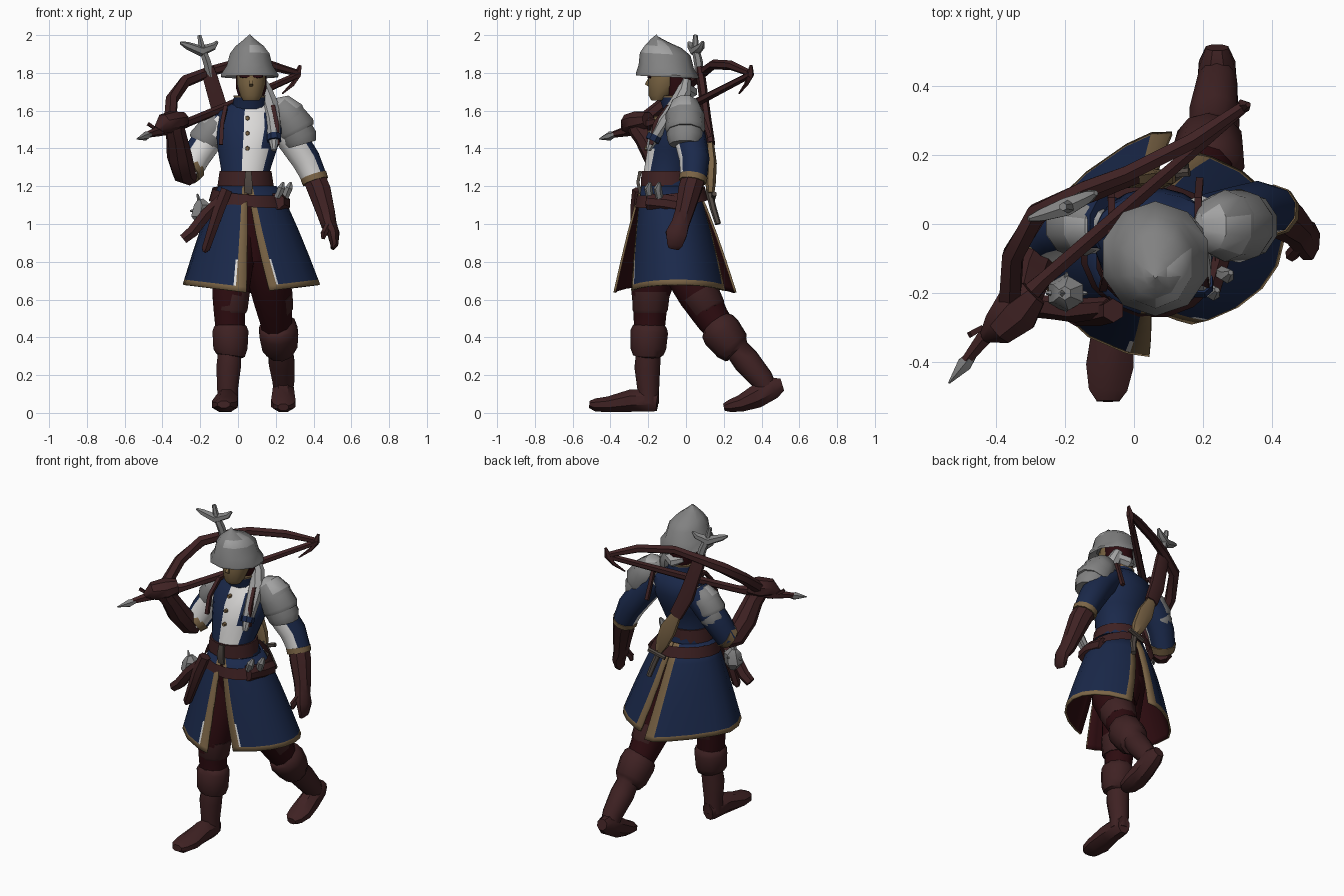
import bpy, bmesh, math
from mathutils import Vector as V

def material(name, r, g, b):
    m = bpy.data.materials.new(name)
    m.diffuse_color = (r, g, b, 1)
    return m

LEATHER = material("leather", .049, .0155, .0165)
DARK = material("dark cloth", .026, .0035, .005)
BLUE = material("blue cloth", .0105, .022, .07)
TAN = material("tan trim", .20, .13, .062)
WHITE = material("white cloth", .72, .71, .70)
STEEL = material("steel", .22, .22, .22)
HAIR = material("silver hair", .36, .36, .36)
SKIN = material("skin", .19, .125, .055)
IRON = material("dark iron", .08, .065, .055)

def build(name, verts, faces, mats, rule=None):
    """Mesh object; rule(centre, normal) picks the material index of a face."""
    bm = bmesh.new()
    vs = [bm.verts.new(v) for v in verts]
    for f in faces:
        bm.faces.new([vs[i] for i in f])
    bmesh.ops.recalc_face_normals(bm, faces=bm.faces)
    bm.normal_update()
    if rule:
        for f in bm.faces:
            f.material_index = rule(f.calc_center_median(), f.normal)
    me = bpy.data.meshes.new(name)
    bm.to_mesh(me)
    bm.free()
    ob = bpy.data.objects.new(name, me)
    bpy.context.collection.objects.link(ob)
    for m in mats:
        me.materials.append(m)
    return ob

def skin_rings(name, rings, mats, rule=None, caps=True):
    n = len(rings[0])
    verts = [v for r in rings for v in r]
    faces = [(k*n+i, k*n+(i+1) % n, (k+1)*n+(i+1) % n, (k+1)*n+i)
             for k in range(len(rings)-1) for i in range(n)]
    if caps:
        faces += [tuple(range(n)), tuple(range(len(verts)-n, len(verts)))]
    return build(name, verts, faces, mats, rule)

def loft(name, rows, mats, sides=12, rule=None, tilt=None, caps=True):
    """Horizontal ellipses: rows of (cx, cy, z, rx, ry)."""
    A = [2*math.pi*(i+.5)/sides for i in range(sides)]
    rings = [[V((cx+rx*math.cos(a), cy+ry*math.sin(a), z+(tilt(a) if tilt else 0))) for a in A]
             for cx, cy, z, rx, ry in rows]
    return skin_rings(name, rings, mats, rule, caps)

def tube(name, pts, mats, sides=8, ref=(0, 1, 0), rule=None):
    """Swept ellipse: pts of (x, y, z, ru[, rv]); rv points along ref."""
    P = [V(p[:3]) for p in pts]
    rings = []
    for k, p in enumerate(pts):
        t = (P[min(k+1, len(P)-1)] - P[max(k-1, 0)]).normalized()
        u = t.cross(V(ref)).normalized()
        w = u.cross(t)
        ru, rv = p[3], p[-1]
        rings.append([P[k] + u*ru*math.cos(a) + w*rv*math.sin(a)
                      for a in (2*math.pi*(i+.5)/sides for i in range(sides))])
    return skin_rings(name, rings, mats, rule)

UP = (0, 0, 1)

# --- torso with white front panel, collar, buttons
loft("tunic_body", [(.045, -.09, 1.17, .155, .145), (.04, -.10, 1.28, .13, .125), (.05, -.07, 1.40, .16, .135),
     (.06, -.04, 1.51, .18, .145), (.06, -.02, 1.59, .17, .11), (.06, -.03, 1.64, .09, .075)],
     [BLUE, WHITE], 20, lambda c, n: int(.03 < c.x < .145 and n.y < -.1))
loft("collar", [(.06, -.04, 1.61, .095, .085), (.06, -.06, 1.67, .085, .085), (.06, -.06, 1.68, .088, .088),
     (.06, -.06, 1.68, .06, .06)], [BLUE, TAN], 12, lambda c, n: int(c.z > 1.672))
for z, y in ((1.40, -.208), (1.48, -.193), (1.56, -.157)):
    tube("button", [(.05, y+.01, z, .013), (.05, y-.012, z, .011)], [TAN], 6, UP)

# --- split skirt: two panels with tan hem and slit edges, the right one swung forward
for side in (1, -1):
    cols = [0, .05, .062] + [.05+.9*i/8 for i in range(1, 8)] + [.95 if side > 0 else .92, 1]
    rows = [0, .2, .45, .7, .95, 1]
    front_gap, back_gap, ry_front, ry_back = (.25, .3, .26, .26) if side > 0 else (.05, -.13, .345, .31)
    verts = []
    for t in rows:
        s = t**.85
        g0, g1 = .02+front_gap*t, .02+back_gap*t
        for c in cols:
            a = -math.pi/2 + g0 + c*(math.pi-g0-g1)
            ca, sa = math.cos(a), math.sin(a)
            if side < 0 and sa > 0:         # flattened rear quarter
                e = 1+.5*s
                ca, sa = (ca if ca < 0 else ca**e), sa**e
            ry = .148+((ry_front if sa < 0 else ry_back)-.148)*s
            z = 1.2 - .565*t + .045*t*abs(ca)
            verts.append((.05+.02*s+side*(.155+.21*s)*ca, -.09+.05*s+ry*sa, z))
    n = len(cols)
    faces = [(k*n+i, k*n+i+1, (k+1)*n+i+1, (k+1)*n+i)[::-side] for k in range(len(rows)-1) for i in range(n-1)]
    ob = build("skirt_panel", verts, faces, [BLUE, TAN, WHITE, DARK])
    for p in ob.data.polygons:
        k, i = divmod(p.index, n-1)
        p.material_index = 1 if k == len(rows)-2 or i in (0, n-2) else 2 if i == 1 and k == 3 else 0
    if sum(p.normal.z for p in ob.data.polygons) < 0:
        ob.data.flip_normals()
    m = ob.modifiers.new("thickness", 'SOLIDIFY')
    m.thickness, m.offset, m.material_offset = .012, -1, 3
loft("pelvis", [(.06, -.08, .8, .12, .11), (.05, -.08, .95, .16, .13), (.05, -.09, 1.17, .14, .13)], [DARK], 12)

# --- belts, buckle, hip gear
loft("waist_belt", [(.04, -.1, 1.2, .152, .142), (.04, -.1, 1.28, .14, .138)], [LEATHER], 16)
loft("hip_belt", [(.055, -.075, 1.10, .212, .198), (.05, -.08, 1.165, .188, .182)], [LEATHER], 16,
     tilt=lambda a: .02*math.sin(a)-.015*math.cos(a)+.01, caps=False)
tube("buckle", [(.055, -.24, 1.16, .028, .012), (.055, -.255, 1.22, .03, .012), (.055, -.243, 1.28, .022, .012)], [IRON], 4)
tube("left_pouch", [(.2, -.2, 1.12, .05, .045), (.23, -.1, 1.11, .05, .05), (.23, 0, 1.09, .04, .05)], [LEATHER], 8, UP)
for x, y in ((.21, -.19), (.25, -.14)):
    tube("throwing_knife", [(x, y, 1.14, .02), (x+.02, y-.01, 1.19, .022), (x+.03, y, 1.22, .008)], [STEEL], 6)
tube("dagger_sheath", [(-.06, -.25, 1.18, .035), (-.10, -.26, 1.08, .035), (-.17, -.27, .87, .025), (-.18, -.27, .85, .01)], [LEATHER], 6)
tube("short_sheath", [(-.07, -.24, 1.15, .03), (-.17, -.25, 1.05, .035), (-.24, -.24, .96, .035), (-.29, -.24, .92, .03)], [LEATHER], 6)
tube("hip_mace", [(-.19, -.2, 1.0, .025), (-.2, -.2, 1.04, .055), (-.19, -.2, 1.1, .05), (-.2, -.2, 1.13, .02)], [STEEL], 6)
for dx, dy, dz in ((-.06, 0, 0), (.06, 0, .03), (0, -.06, -.01), (0, .06, .02), (-.02, 0, .09)):
    tube("mace_spike", [(-.195, -.2, 1.07, .022), (-.195+dx, -.2+dy, 1.07+dz, .004)], [STEEL], 4, (.3, .5, .8))

# --- head, hair, helmet
tube("neck", [(.06, -.04, 1.6, .055), (.065, -.07, 1.74, .055)], [SKIN])
loft("head", [(.07, -.15, 1.655, .045, .035), (.07, -.135, 1.68, .06, .065), (.07, -.115, 1.74, .078, .088),
     (.07, -.105, 1.82, .08, .095), (.07, -.1, 1.87, .06, .07)], [SKIN], 12)
tube("nose", [(.07, -.19, 1.775, .01), (.07, -.208, 1.74, .014), (.07, -.19, 1.73, .01)], [SKIN], 4)
for x in (.035, .105):
    tube("eye", [(x, -.185, 1.785, .032, .014), (x, -.205, 1.785, .03, .012)], [DARK], 6, UP)
loft("back_hair", [(.07, -.04, 1.64, .06, .05), (.07, -.045, 1.72, .085, .075), (.07, -.06, 1.83, .085, .085)], [DARK], 10)
tube("hair_knot", [(.02, .0, 1.72, .02), (.07, .03, 1.70, .032), (.13, .0, 1.72, .03)], [HAIR], 6, UP)
tube("braid", [(.12, 0, 1.76, .03), (.145, -.01, 1.70, .042), (.17, -.05, 1.62, .05), (.185, -.12, 1.54, .042),
     (.19, -.17, 1.46, .034), (.19, -.2, 1.39, .014)], [HAIR], 8)
tube("braid_ribbon", [(.19, -.165, 1.47, .04), (.192, -.18, 1.44, .04)], [BLUE], 8)
loft("helmet", [(.062, -.1, 1.83, .10, .12), (.062, -.1, 1.778, .158, .165), (.062, -.1, 1.79, .16, .166), (.062, -.105, 1.835, .128, .146),
     (.062, -.11, 1.9, .11, .134), (.062, -.12, 1.94, .078, .096), (.062, -.14, 1.972, .035, .045), (.062, -.15, 1.996, .006, .006)],
     [STEEL, HAIR], 10, lambda c, n: int(1.91 < c.z < 1.96 and c.x > .06 and n.y < .1), tilt=lambda a: -.008*math.sin(a))

# --- sleeves, pauldrons, gloves
sleeve = lambda c, n: int(n.x*(-.5 if c.x > 0 else .3) - .86*n.y > .35)
tube("left_sleeve", [(.2, 0, 1.55, .085), (.28, .02, 1.46, .086), (.36, .045, 1.34, .08), (.405, .04, 1.245, .07)],
     [BLUE, WHITE], 10, rule=sleeve)
tube("right_sleeve", [(-.07, 0, 1.54, .085), (-.16, 0, 1.45, .085), (-.22, -.02, 1.36, .08), (-.265, -.05, 1.27, .072)],
     [BLUE, WHITE], 10, rule=sleeve)
tube("left_cuff", [(.4, .04, 1.255, .075), (.41, .035, 1.225, .073)], [TAN], 10)
tube("right_cuff", [(-.245, -.035, 1.30, .08), (-.27, -.065, 1.275, .074)], [TAN], 10)
tube("left_glove", [(.405, .04, 1.24, .065), (.43, .02, 1.18, .065), (.465, -.01, 1.06, .052), (.48, -.03, 1.0, .045, .05),
     (.505, -.05, .95, .035, .06), (.51, -.06, .89, .022, .045), (.5, -.065, .87, .01, .03)], [LEATHER])
tube("left_thumb", [(.48, -.06, 1.0, .02), (.455, -.09, .95, .02), (.45, -.09, .92, .01)], [LEATHER], 6)
tube("right_glove", [(-.25, -.05, 1.25, .05), (-.285, -.09, 1.27, .064), (-.31, -.16, 1.36, .068), (-.325, -.22, 1.46, .056),
     (-.335, -.25, 1.5, .055), (-.34, -.27, 1.55, .05), (-.34, -.27, 1.58, .02)], [LEATHER], 8, (.9, .3, 0))
shine = lambda c, n: int(n.z > .6 and n.y < .4)
for s, x0, z0, k in ((1, .235, .01, .93), (-1, -.115, -.06, .78)):
    p = lambda dx, dz, r, q: (x0+s*dx*k, -.005, 1.55+z0+dz*k, r*k, q*k)
    name = "left" if s > 0 else "right"
    tube(name+"_pauldron", [p(-.05, .1, .02, .04), p(-.02, .075, .08, .085), p(.03, .02, .105, .112), p(.055, -.03, .1, .108)],
         [STEEL, HAIR], 10, rule=shine)
    tube(name+"_shoulder_plate", [p(.03, .02, .1, .105), p(.075, -.06, .12, .115), p(.085, -.08, .11, .105)], [STEEL], 10)
    tube(name+"_lower_plate", [p(.065, -.05, .1, .105), p(.1, -.115, .105, .104), p(.11, -.15, .09, .09)], [STEEL], 10)
    tube(name+"_shoulder_strap", [(.06+s*.15, -.185, 1.42, .015), (.06+s*.145, -.165, 1.53, .015), (.06+s*.125, -.1, 1.62, .015),
         (.06+s*.125, .07, 1.62, .015), (.06+s*.13, .125, 1.46, .015)], [LEATHER], 4, (1, 0, 0))

# --- bow over the shoulder: curved limb, straight bar, arrow head
tube("bow_limb", [(-.36, -.24, 1.54, .036), (-.35, -.09, 1.66, .034), (-.28, .03, 1.755, .034), (-.14, .1, 1.81, .028),
     (-.02, .145, 1.845, .026), (.17, .24, 1.84, .026), (.31, .335, 1.8, .018)], [LEATHER], 6, UP)
tube("bow_bar", [(-.49, -.4, 1.47, .015), (-.41, -.3, 1.495, .03), (-.34, -.24, 1.52, .04), (-.26, -.16, 1.54, .024),
     (-.04, .03, 1.63, .024), (.32, .34, 1.79, .018)], [LEATHER], 6, UP)
tube("bow_hand", [(-.43, -.325, 1.5, .02), (-.39, -.3, 1.53, .055), (-.34, -.25, 1.54, .075, .06), (-.29, -.2, 1.55, .045)], [LEATHER], 8, UP)
tube("arrow_head", [(-.465, -.375, 1.475, .014), (-.49, -.405, 1.465, .024), (-.535, -.46, 1.45, .003)], [STEEL], 6, UP)
tube("bow_hook", [(-.44, -.3, 1.505, .01), (-.475, -.32, 1.53, .012)], [LEATHER], 4, UP)
tube("bow_tip", [(.33, .345, 1.84, .008), (.315, .34, 1.79, .022), (.29, .32, 1.74, .012), (.235, .28, 1.69, .004)], [LEATHER], 5)

# --- weapon slung on the back
tube("back_scabbard", [(-.155, .07, 1.83, .03, .02), (-.145, .08, 1.77, .045, .025), (-.08, .11, 1.55, .052, .025),
     (-.02, .13, 1.42, .045, .025)], [LEATHER], 6)
tube("back_stock", [(-.03, .125, 1.44, .03, .022), (.03, .135, 1.32, .055, .028), (.075, .13, 1.22, .045, .028), (.10, .13, 1.16, .025, .02)], [TAN], 6)
tube("back_grip", [(.09, .12, 1.18, .018), (.125, .145, 1.08, .018), (.145, .17, 1.0, .016)], [IRON], 6)
tube("back_crosspiece", [(.05, .14, 1.13, .014), (.16, .15, 1.16, .014)], [IRON], 6, UP)
tube("hilt_shaft", [(-.145, .075, 1.78, .022), (-.165, .065, 1.86, .024), (-.19, .05, 1.93, .02), (-.205, .05, 2.0, .012)], [STEEL], 6)
tube("hilt_guard", [(-.305, .015, 1.96, .008), (-.27, .025, 1.945, .02), (-.195, .05, 1.915, .03), (-.13, .08, 1.94, .02), (-.11, .09, 1.965, .008)], [STEEL], 6, UP)

# --- legs and boots
tube("right_trouser", [(0, -.08, 1.0, .13), (-.03, -.15, .78, .115), (-.04, -.19, .62, .1), (-.045, -.19, .54, .088), (-.04, -.195, .42, .08)], [DARK], 10)
tube("left_trouser", [(.11, -.06, 1.0, .13), (.16, .0, .76, .125), (.18, .07, .62, .108), (.2, .14, .5, .09), (.21, .2, .42, .08)], [DARK], 10)
loft("right_knee_wrap", [(-.035, -.19, .53, .082, .086), (-.035, -.19, .545, .09, .094), (-.03, -.185, .64, .098, .1)], [LEATHER], 10)
tube("left_knee_wrap", [(.205, .13, .53, .085), (.2, .12, .545, .095), (.185, .07, .63, .108)], [LEATHER], 10)
tube("right_boot", [(-.04, -.19, .47, .075), (-.04, -.19, .455, .09), (-.04, -.195, .43, .1), (-.04, -.2, .34, .095), (-.04, -.2, .305, .08),
     (-.045, -.2, .3, .066), (-.05, -.205, .24, .068), (-.055, -.2, .13, .058), (-.055, -.2, .05, .056)], [LEATHER], 10)
tube("left_boot", [(.205, .15, .475, .08), (.21, .165, .46, .1), (.215, .19, .425, .108), (.22, .245, .355, .098), (.225, .265, .335, .083),
     (.225, .275, .33, .066), (.23, .32, .275, .072), (.24, .40, .18, .062), (.24, .43, .13, .055)], [LEATHER], 10)
tube("right_foot", [(-.05, -.15, .06, .04, .055), (-.055, -.19, .065, .056, .063), (-.06, -.29, .065, .064, .064), (-.07, -.41, .045, .074, .045),
     (-.075, -.48, .042, .06, .037), (-.075, -.512, .045, .035, .02)], [LEATHER], 8, UP)
tube("left_foot", [(.24, .51, .15, .035, .035), (.24, .46, .135, .057, .065), (.24, .37, .085, .064, .066), (.24, .29, .05, .07, .048),
     (.24, .23, .036, .058, .035), (.24, .2, .03, .03, .02)], [LEATHER], 8, UP)

# keep hard facets, soften the gentle ones
bpy.ops.object.select_all(action='SELECT')
bpy.context.view_layer.objects.active = bpy.data.objects["helmet"]
bpy.ops.object.shade_smooth_by_angle(angle=math.radians(40))
